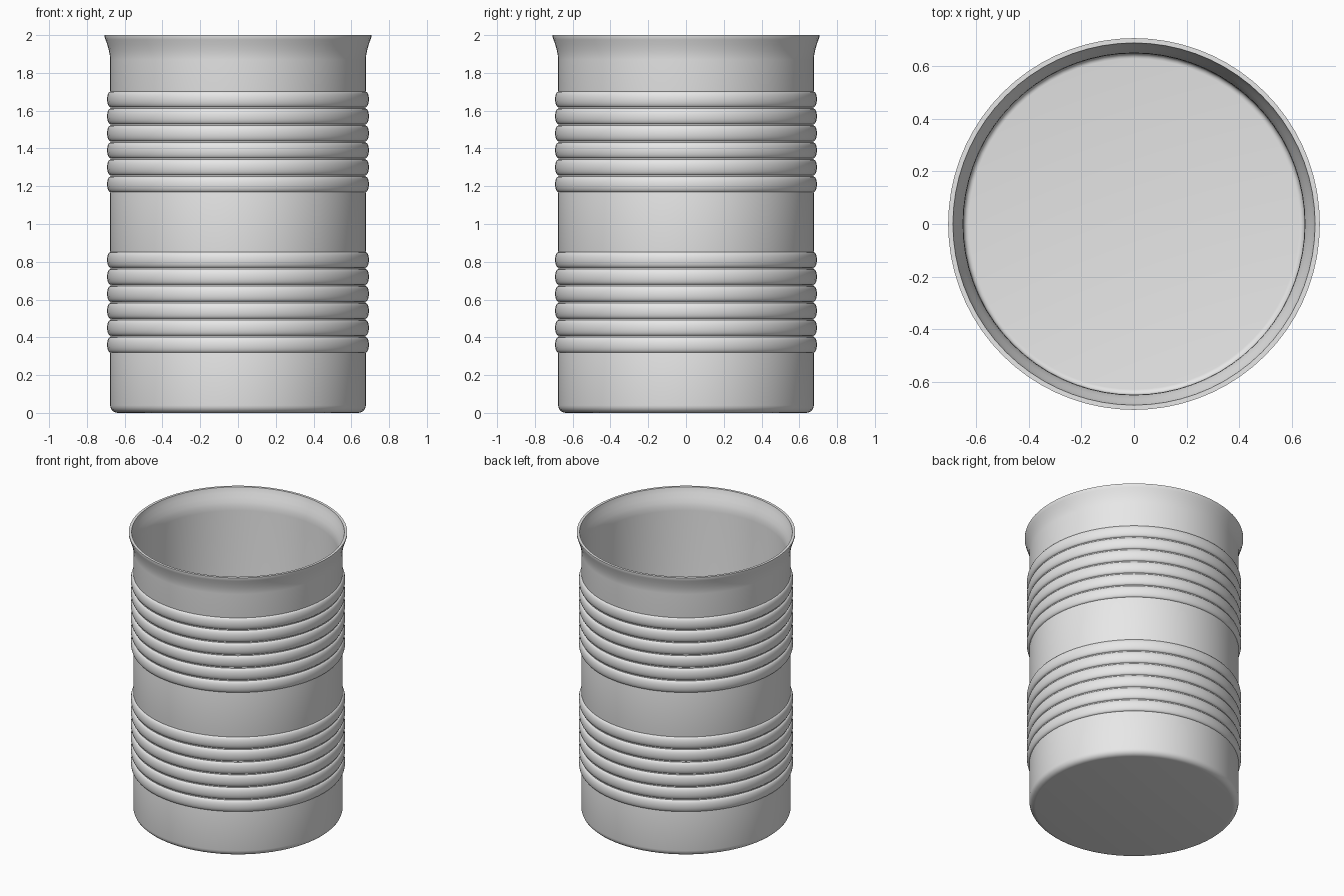
import bpy, bmesh, math

SEGMENTS = 72
WALL_R = 0.677       # outer wall radius
INNER_R = 0.648      # inner wall radius
RIB_BULGE = 0.017
RIB_HALF = 0.041
RIB_PITCH = 0.09

cube = bpy.data.objects.get("Cube")
if cube:
    bpy.data.objects.remove(cube, do_unlink=True)

metal = bpy.data.materials.new("grey_metal")
metal.use_nodes = True
GREY = (0.8, 0.8, 0.8, 1.0)
metal.diffuse_color = GREY
metal.node_tree.nodes["Principled BSDF"].inputs["Base Color"].default_value = GREY


def fillet(radius, z, r, steps=5):
    """Rounded corner at the foot of a wall, from floor to wall."""
    for i in range(steps + 1):
        a = math.pi / 2 * i / steps
        yield (radius - r + r * math.sin(a), z + r - r * math.cos(a))


def rib(z, steps=10):
    """Half-round bead standing out from the wall."""
    for i in range(steps + 1):
        a = math.pi * i / steps
        yield (WALL_R - 0.001 + RIB_BULGE * math.sin(a), z - RIB_HALF * math.cos(a))


# Outer profile: rounded foot, two groups of six ribs, flared rim
profile = list(fillet(WALL_R, 0.0, 0.04))
for first in (0.36, 1.21):
    profile.append((WALL_R, first - 0.048))
    for k in range(6):
        profile += rib(first + k * RIB_PITCH)
    profile.append((WALL_R, first + 5 * RIB_PITCH + 0.048))
profile += [(WALL_R, 1.87), (0.679, 1.895), (0.684, 1.92), (0.692, 1.95),
            (0.701, 1.975), (0.706, 1.99), (0.706, 2.0)]

# Lip and inner profile down to the floor
profile += [(0.688, 2.0), (0.686, 1.99), (0.678, 1.965), (0.666, 1.935),
            (0.656, 1.905), (0.650, 1.88), (INNER_R, 1.85)]
profile += reversed(list(fillet(INNER_R, 0.03, 0.02)))

# Turn the profile around the z axis
bm = bmesh.new()
rings = []
for r, z in profile:
    rings.append([bm.verts.new((r * math.cos(2 * math.pi * s / SEGMENTS),
                                r * math.sin(2 * math.pi * s / SEGMENTS), z))
                  for s in range(SEGMENTS)])
for low, high in zip(rings, rings[1:]):
    for s in range(SEGMENTS):
        t = (s + 1) % SEGMENTS
        bm.faces.new((low[s], low[t], high[t], high[s]))
bm.faces.new(list(reversed(rings[0])))   # underside
bm.faces.new(rings[-1])                  # inside floor
bmesh.ops.recalc_face_normals(bm, faces=bm.faces)

mesh = bpy.data.meshes.new("ribbed_can")
bm.to_mesh(mesh)
bm.free()
mesh.materials.append(metal)
can = bpy.data.objects.new("ribbed_can", mesh)
bpy.context.collection.objects.link(can)

# Smooth sides with crisp rib grooves and lip
bpy.ops.object.select_all(action='DESELECT')
can.select_set(True)
bpy.context.view_layer.objects.active = can
bpy.ops.object.shade_smooth_by_angle(angle=math.radians(40))
